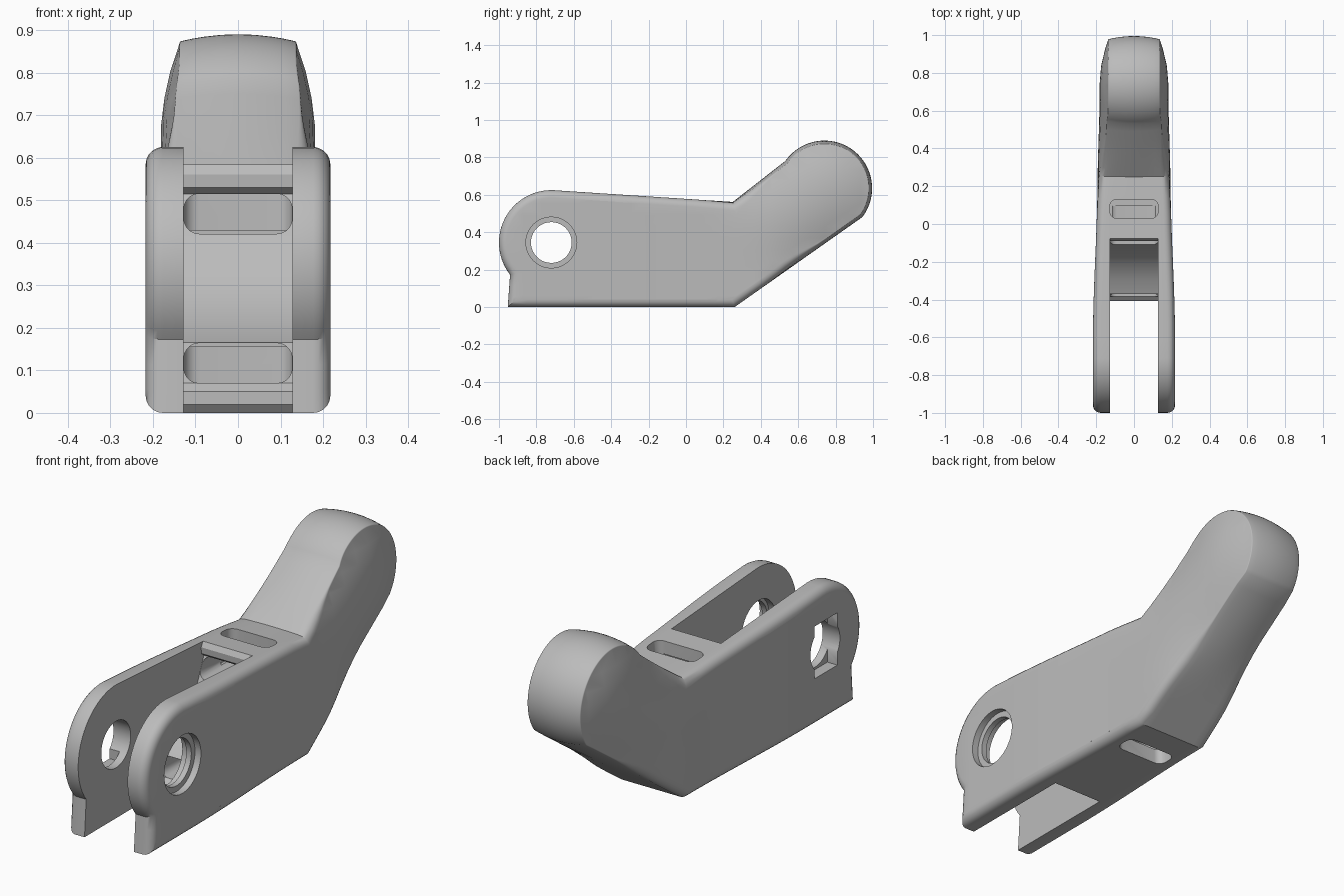
import bpy, bmesh, math
from mathutils import Vector

if "Cube" in bpy.data.objects:
    bpy.data.objects.remove(bpy.data.objects["Cube"], do_unlink=True)

grey = bpy.data.materials.new("plain grey")
grey.use_nodes = True
grey.diffuse_color = (0.5, 0.5, 0.5, 1)
grey.node_tree.nodes["Principled BSDF"].inputs["Base Color"].default_value = (0.5, 0.5, 0.5, 1)

PIN = Vector((-0.72, 0.345))       # hinge axis (y, z)
HEAD = Vector((0.74, 0.635))       # centre of the rounded arm end
ALONG = Vector((0.818, 0.575))     # arm direction
ELBOW = HEAD - ALONG * 0.6


def smooth(a, b, v):
    t = min(1, max(0, (v - a) / (b - a)))
    return t * t * (3 - 2 * t)


def arc(c, r, a0, a1, n):
    return [c + r * Vector((math.cos(math.radians(a0 + (a1 - a0) * i / n)),
                            math.sin(math.radians(a0 + (a1 - a0) * i / n)))) for i in range(n + 1)]


def line(a, b, n):
    a, b = Vector(a), Vector(b)
    return [a.lerp(b, i / n) for i in range(1, n)]


def arm_pos(p):
    return (p - ELBOW).dot(ALONG) / 0.6


def half_width(p):
    """Half thickness of the lever at a point of its side profile."""
    w = 0.217 - 0.024 * smooth(-0.6, 0.25, p.x) - 0.011 * smooth(0.2, 0.7, p.x)
    s = min(1, max(0, arm_pos(p)))
    d = (p - ELBOW - ALONG * s * 0.6).length
    return w - 0.047 * min(1.1, (d / 0.24) ** 2) * smooth(0.0, 0.7, arm_pos(p))


# Side profile: front ear, top edge, arm end, underside
ear = arc(PIN, 0.28, 218, 88, 26)
tip = arc(HEAD, 0.255, 145, -37, 40)
dip, heel, toe = Vector((0.25, 0.562)), Vector((0.26, 0)), Vector((-0.953, 0))
outline = [toe] + line(toe, ear[0], 3) + ear + line(ear[-1], dip, 10) + [dip]
outline += line(dip, tip[0], 7) + tip + line(tip[-1], heel, 12) + [heel] + line(heel, toe, 12)

# Inward directions with mitred corners
inward = []
for i, p in enumerate(outline):
    e0 = (p - outline[i - 1]).normalized()
    e1 = (outline[(i + 1) % len(outline)] - p).normalized()
    n0, n1 = Vector((e0.y, -e0.x)), Vector((e1.y, -e1.x))
    inward.append((n0 + n1) / (1 + n0.dot(n1)))

# Lever skin: barrel-shaped rim with rounded borders
bm = bmesh.new()
rings = []
for p, n in zip(outline, inward):
    s = arm_pos(p)
    fillet = 0.04 - 0.036 * smooth(0.3, 0.75, s)
    barrel = 0.017 * smooth(0.0, 0.6, s)
    W = half_width(p + n * (fillet + barrel))
    half = [((W - fillet) * f, 0) for f in (0, 0.3, 0.6, 0.8, 1)]
    for k in range(1, 6):
        a = math.radians(18 * k)
        half.append((W - fillet + fillet * math.sin(a), fillet * (1 - math.cos(a))))
    row = [(-x, o) for x, o in reversed(half[1:])] + half
    verts = []
    for j, (x, o) in enumerate(row):
        q = p + n * (o + barrel * (x / W) ** 2)
        if j in (0, len(row) - 1):
            x = math.copysign(1, x)
        verts.append(bm.verts.new((x, q.x, q.y)))
    rings.append(verts)
for i, r in enumerate(rings):
    prev = rings[i - 1]
    for j in range(len(r) - 1):
        bm.faces.new((prev[j], prev[j + 1], r[j + 1], r[j]))

# Side faces: cut into a grid, then domed toward the arm end
for side in (0, -1):
    bm.faces.new([r[side] for r in rings])


def slice_sides(co, no):
    faces = [f for f in bm.faces if all(abs(v.co.x) > 0.99 for v in f.verts)]
    geom = set(faces)
    for f in faces:
        geom.update(f.verts, f.edges)
    bmesh.ops.bisect_plane(bm, geom=list(geom), plane_co=co, plane_no=no, dist=1e-5)


for i in range(20):
    slice_sides((0, -0.873 + i * 0.0951, 0), (0, 1, 0))
for i in range(13):
    slice_sides((0, 0, 0.0613 + i * 0.0617), (0, 0, 1))
for v in bm.verts:
    if abs(v.co.x) > 0.99:
        v.co.x = math.copysign(half_width(Vector((v.co.y, v.co.z))), v.co.x)
bmesh.ops.recalc_face_normals(bm, faces=bm.faces)


def add_object(name, mesh_bm):
    me = bpy.data.meshes.new(name)
    mesh_bm.to_mesh(me)
    mesh_bm.free()
    me.materials.append(grey)
    ob = bpy.data.objects.new(name, me)
    bpy.context.collection.objects.link(ob)
    return ob


lever = add_object("lever", bm)


def cut(name, points, x0, x1):
    """Remove a side-profile prism between two x positions."""
    b = bmesh.new()
    f = b.faces.new([b.verts.new((x0, p[0], p[1])) for p in points])
    ext = bmesh.ops.extrude_face_region(b, geom=[f])["geom"]
    bmesh.ops.translate(b, vec=(x1 - x0, 0, 0), verts=[v for v in ext if isinstance(v, bmesh.types.BMVert)])
    bmesh.ops.recalc_face_normals(b, faces=b.faces)
    apply_cut(add_object(name, b))


def apply_cut(tool):
    tool.hide_render = True
    mod = lever.modifiers.new("cut", "BOOLEAN")
    mod.operation, mod.solver, mod.object = "DIFFERENCE", "EXACT", tool
    bpy.context.view_layer.objects.active = lever
    bpy.ops.object.modifier_apply(modifier=mod.name)
    bpy.data.objects.remove(tool, do_unlink=True)


def box(y0, y1, z0, z1):
    return [(y0, z0), (y1, z0), (y1, z1), (y0, z1)]


def pocket(name, y0, y1, z0, z1, axis):
    """Remove a box whose corners are rounded about one axis."""
    b = bmesh.new()
    bmesh.ops.create_cube(b, size=1)
    for v in b.verts:
        v.co = (v.co.x * 0.255, y0 + (v.co.y + 0.5) * (y1 - y0), z0 + (v.co.z + 0.5) * (z1 - z0))
    edges = [e for e in b.edges if abs((e.verts[0].co - e.verts[1].co).normalized()[axis]) > 0.9]
    bmesh.ops.bevel(b, geom=edges, offset=0.036, segments=5, profile=0.5, affect="EDGES")
    apply_cut(add_object(name, b))


# Slot between the ears, ending in a curved web with rounded cross bars
web = [(-0.39, -0.1), (-0.39, 0.0), (-0.408, 0.02), (-0.408, 0.05), (-0.385, 0.07), (-0.37, 0.165),
       (-0.29, 0.2), (-0.21, 0.26), (-0.15, 0.33), (-0.11, 0.42), (-0.07, 0.515),
       (-0.088, 0.53), (-0.09, 0.56), (-0.075, 0.585), (-0.075, 0.8)]
cut("slot", [(-1.2, -0.1)] + web + [(-1.2, 0.8)], -0.128, 0.128)

# Strap passages behind the upper and lower bars
pocket("upper_opening", 0.03, 0.13, 0.43, 0.7, 2)
pocket("upper_passage", -0.2, 0.095, 0.421, 0.515, 1)
pocket("lower_opening", 0.03, 0.13, -0.1, 0.155, 2)
pocket("lower_passage", -0.45, 0.095, 0.07, 0.164, 1)

# Hinge holes: stepped bore on the left ear, square recess on the right
bore, wide = arc(PIN, 0.109, 0, 351, 39), arc(PIN, 0.136, 0, 351, 39)
cut("pin_hole", bore, -0.3, 0.3)
cut("left_outer_bore", wide, 0.186, 0.3)
cut("left_inner_bore", arc(PIN, 0.125, 0, 351, 39), 0.1, 0.16)
cut("right_recess", box(-0.81, -0.64, 0.225, 0.47), -0.3, -0.165)

bpy.ops.object.select_all(action="DESELECT")
lever.select_set(True)
bpy.context.view_layer.objects.active = lever
bpy.ops.object.shade_smooth_by_angle(angle=math.radians(32))
